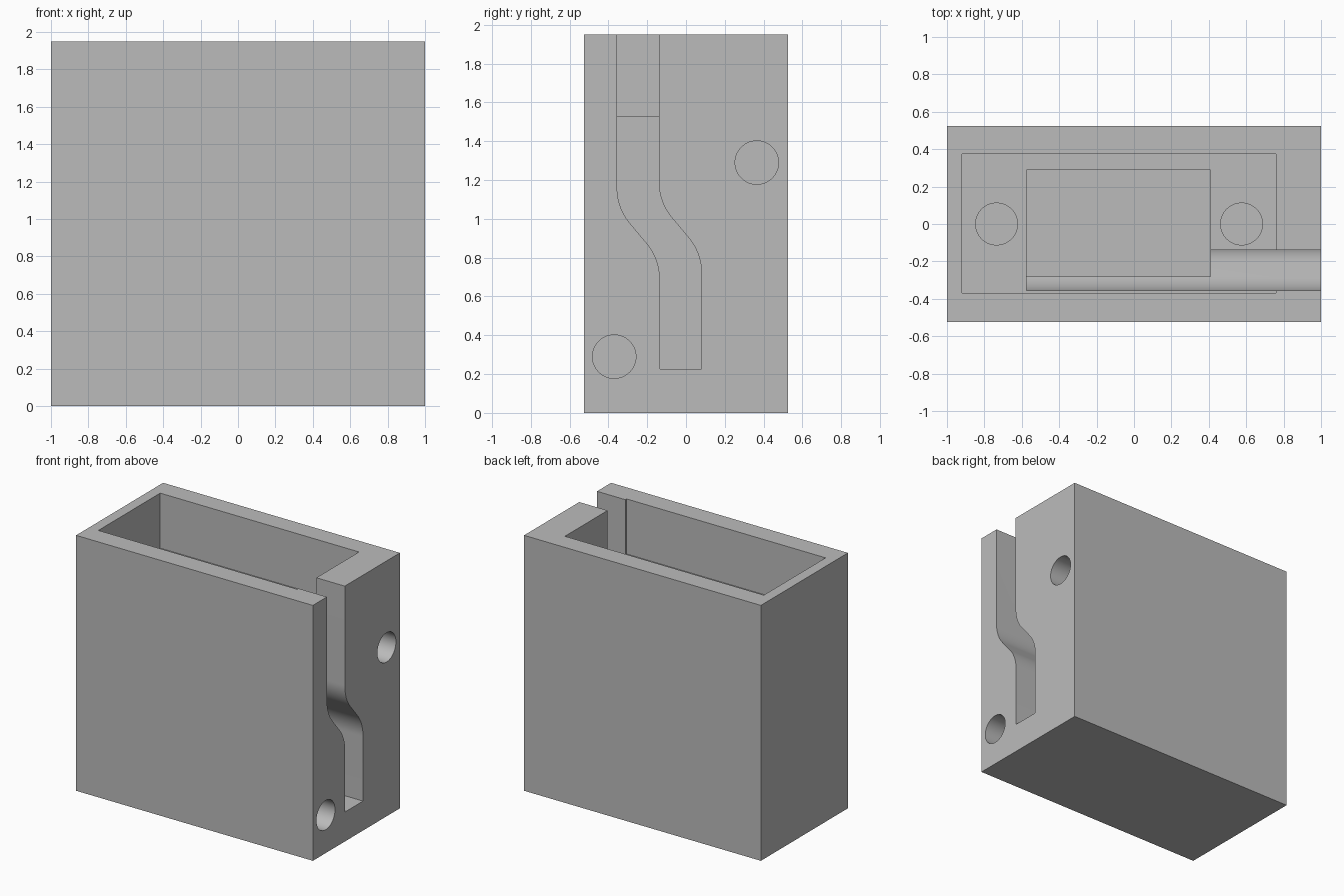
import bpy, bmesh, math
from mathutils import Matrix, Vector

cube = bpy.data.objects.get("Cube")
if cube:
    bpy.data.objects.remove(cube, do_unlink=True)

grey = bpy.data.materials.new("plain grey")
grey.use_nodes = True
colour = (0.5, 0.5, 0.5, 1)
grey.diffuse_color = colour
grey.node_tree.nodes["Principled BSDF"].inputs["Base Color"].default_value = colour

H, TOP = 1.95, 2.1          # block height, overshoot height for cutters
LEDGE, FLOOR = 1.53, 0.225  # levels inside the block
R = 0.112                   # radius of all round holes


def finish(name, bm):
    bmesh.ops.recalc_face_normals(bm, faces=bm.faces)
    mesh = bpy.data.meshes.new(name)
    bm.to_mesh(mesh)
    bm.free()
    mesh.materials.append(grey)
    obj = bpy.data.objects.new(name, mesh)
    bpy.context.collection.objects.link(obj)
    return obj


def box(name, x, y, z):
    bm = bmesh.new()
    bmesh.ops.create_cube(bm, size=1)
    for v in bm.verts:
        for i, (lo, hi) in enumerate((x, y, z)):
            v.co[i] = lo if v.co[i] < 0 else hi
    return finish(name, bm)


def cylinder(name, start, end):
    a, b = Vector(start), Vector(end)
    turn = (b - a).to_track_quat('Z', 'Y').to_matrix().to_4x4()
    bm = bmesh.new()
    bmesh.ops.create_cone(bm, cap_ends=True, segments=64, radius1=R, radius2=R,
                          depth=(b - a).length,
                          matrix=Matrix.Translation((a + b) / 2) @ turn)
    return finish(name, bm)


def s_edge(y, z, angle=math.radians(40), radius=0.286, run=0.134, steps=12):
    """Arc, short straight and opposite arc, going down from (y, z)."""
    arc = [(radius * (1 - math.cos(angle * i / steps)),
            radius * math.sin(angle * i / steps)) for i in range(steps + 1)]
    dy = 2 * arc[-1][0] + run * math.sin(angle)
    dz = 2 * arc[-1][1] + run * math.cos(angle)
    path = arc + [(dy - a, dz - b) for a, b in reversed(arc)]
    return [(y + a, z - b) for a, b in path]


def slot(name, x0, x1):
    front, back = s_edge(-0.355, 1.16), s_edge(-0.14, 1.19)
    outline = [(front[0][0], TOP)] + front + [(front[-1][0], FLOOR)]
    outline += [(back[-1][0], FLOOR)] + back[::-1] + [(back[0][0], TOP)]
    bm = bmesh.new()
    face = bm.faces.new([bm.verts.new((x0, y, z)) for y, z in outline])
    new = bmesh.ops.extrude_face_region(bm, geom=[face])["geom"]
    bmesh.ops.translate(bm, vec=(x1 - x0, 0, 0),
                        verts=[g for g in new if isinstance(g, bmesh.types.BMVert)])
    return finish(name, bm)


# Block, and everything hollowed out of it
housing = box("housing", (-1, 1), (-0.525, 0.525), (0, H))
cutters = [
    box("upper_recess_cutter", (-0.92, 0.76), (-0.37, 0.375), (LEDGE, TOP)),
    box("deep_pocket_cutter", (-0.575, 0.41), (-0.28, 0.29), (FLOOR, TOP)),
    slot("bent_slot_cutter", -0.575, 1.1),
    cylinder("right_ledge_hole_cutter", (-0.735, 0, 1.13), (-0.735, 0, 1.7)),
    cylinder("left_ledge_hole_cutter", (0.575, 0, 1.13), (0.575, 0, 1.7)),
    cylinder("upper_side_hole_cutter", (0.6, 0.365, 1.29), (1.1, 0.365, 1.29)),
    cylinder("lower_side_hole_cutter", (0.6, -0.37, 0.29), (1.1, -0.37, 0.29)),
]
for cutter in cutters:
    mod = housing.modifiers.new(cutter.name, 'BOOLEAN')
    mod.operation, mod.solver, mod.object = 'DIFFERENCE', 'EXACT', cutter

# Apply the cuts and remove the cutters
bpy.context.view_layer.update()
graph = bpy.context.evaluated_depsgraph_get()
mesh = bpy.data.meshes.new_from_object(housing.evaluated_get(graph))
housing.modifiers.clear()
housing.data = mesh
mesh.name = "housing"
for cutter in cutters:
    bpy.data.objects.remove(cutter, do_unlink=True)

# Smooth the round walls, keep edges crisp
for obj in bpy.context.selected_objects:
    obj.select_set(False)
housing.select_set(True)
bpy.context.view_layer.objects.active = housing
bpy.ops.object.shade_smooth_by_angle(angle=math.radians(30))
